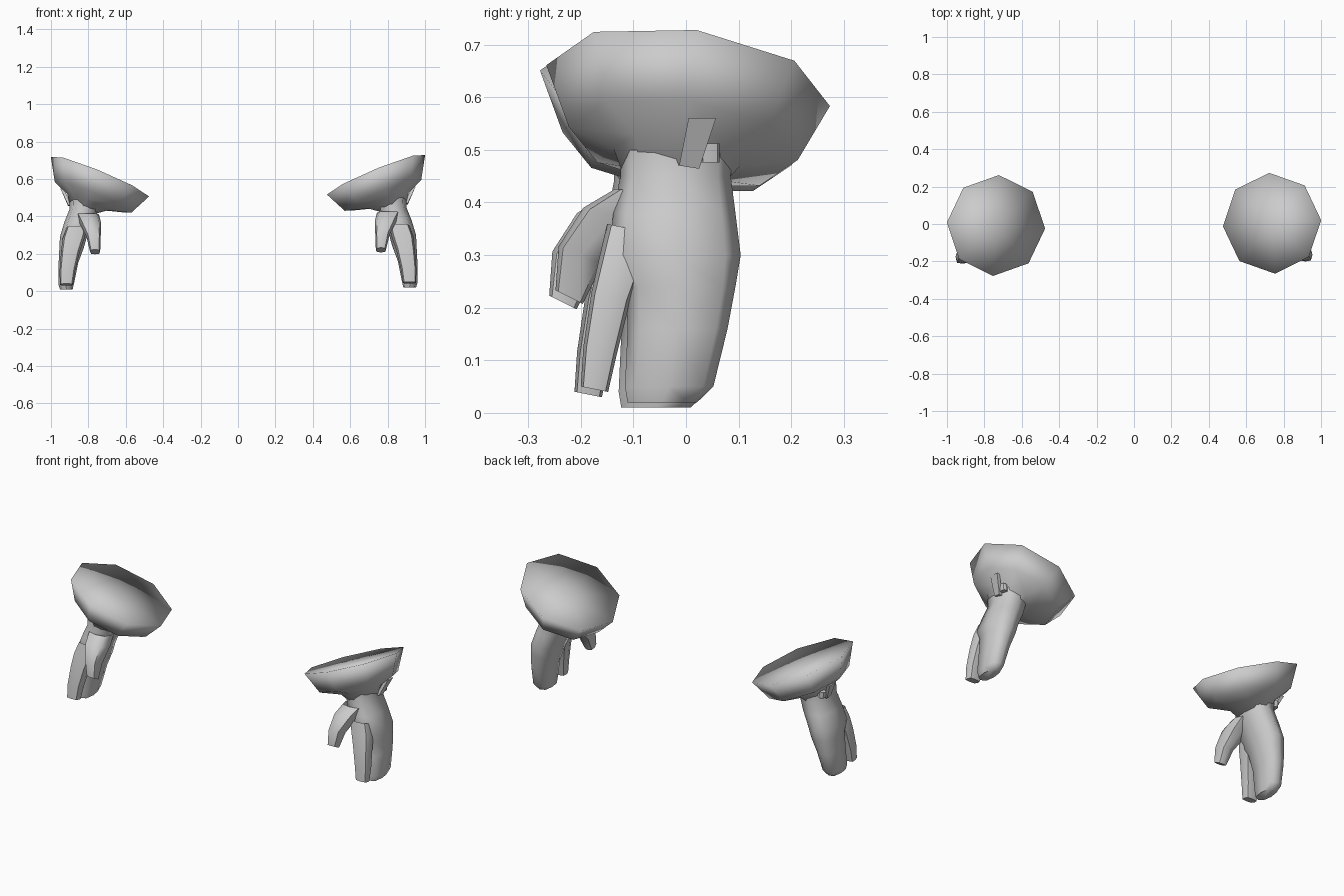
import bpy, bmesh
from math import cos, sin, pi, copysign
from mathutils import Vector

if "Cube" in bpy.data.objects:
    bpy.data.objects.remove(bpy.data.objects["Cube"])


def ring(c, hx, hy, tilt=(0, 0), power=1.0, rot=0.0, n=8):
    """Closed cross-section around c; tilt gives dz/dx and dz/dy."""
    pts = []
    for i in range(n):
        a = 2 * pi * i / n + rot
        dx = hx * copysign(abs(cos(a)) ** power, cos(a))
        dy = hy * copysign(abs(sin(a)) ** power, sin(a))
        pts.append(Vector((c[0] + dx, c[1] + dy, c[2] + tilt[0] * dx + tilt[1] * dy)))
    return pts


def finish(bm, name, side, angle):
    for v in bm.verts:
        v.co.x *= side
        if side < 0:
            v.co += Vector((0, -0.012, -0.01))
    bmesh.ops.recalc_face_normals(bm, faces=bm.faces)
    me = bpy.data.meshes.new(name)
    bm.to_mesh(me)
    bm.free()
    ob = bpy.data.objects.new(name, me)
    bpy.context.collection.objects.link(ob)
    bpy.ops.object.select_all(action='DESELECT')
    ob.select_set(True)
    bpy.context.view_layer.objects.active = ob
    bpy.ops.object.shade_smooth_by_angle(angle=angle)


def loft(name, side, rings, cap_start=False, angle=1.0):
    bm = bmesh.new()
    loops = [[bm.verts.new(p) for p in r] for r in rings]
    for a, b in zip(loops, loops[1:]):
        n = len(a)
        for i in range(n):
            bm.faces.new((a[i], a[(i + 1) % n], b[(i + 1) % n], b[i]))
    bm.faces.new(loops[-1])
    if cap_start:
        top = loops[0]
        mid = bm.verts.new(sum((v.co for v in top), Vector()) / len(top))
        for i in range(len(top)):
            bm.faces.new((top[i], top[(i + 1) % len(top)], mid))
    finish(bm, name, side, angle)


for side, label in ((1, "right"), (-1, "left")):
    # flared cuff with a closed, tilted top
    t = (0.41, -0.12)
    loft(label + "_cuff", side, [
        ring((0.738, 0.004, 0.622), 0.263, 0.270, t, rot=0.06),
        ring((0.775, -0.005, 0.512), 0.205, 0.218, t, rot=0.06),
        ring((0.805, -0.018, 0.485), 0.108, 0.120, t, rot=0.06),
        ring((0.825, -0.020, 0.440), 0.070, 0.095, (0.2, 0), rot=0.06),
    ], cap_start=True, angle=2.6)

    # palm running down into the joined fingers
    palm = [  # x, y, z, half width x, half width y
        (0.815, -0.018, 0.500, 0.085, 0.105),
        (0.822, -0.020, 0.450, 0.078, 0.105),
        (0.848, -0.022, 0.380, 0.080, 0.116),
        (0.880, -0.022, 0.300, 0.072, 0.126),
        (0.890, -0.010, 0.240, 0.065, 0.104),
        (0.907, -0.016, 0.160, 0.052, 0.095),
        (0.919, -0.032, 0.050, 0.042, 0.084),
        (0.918, -0.045, 0.020, 0.034, 0.066),
    ]
    loft(label + "_palm", side,
         [ring(p[:3], p[3], p[4], power=0.75) for p in palm])

    # separate forefinger
    finger = [
        (0.862, -0.105, 0.350, 0.055, 0.045),
        (0.880, -0.122, 0.290, 0.058, 0.042),
        (0.896, -0.143, 0.220, 0.050, 0.037),
        (0.912, -0.163, 0.120, 0.042, 0.032),
        (0.917, -0.174, 0.045, 0.035, 0.026),
    ]
    loft(label + "_forefinger", side,
         [ring(p[:3], p[3], p[4], (0, -0.2), 0.6) for p in finger])

    # thumb, angled forward and inward
    thumb = [
        (0.805, -0.080, 0.420, 0.062, 0.055, -0.10),
        (0.790, -0.135, 0.375, 0.058, 0.060, -0.25),
        (0.772, -0.200, 0.300, 0.038, 0.042, -0.40),
        (0.764, -0.222, 0.220, 0.027, 0.026, -0.50),
    ]
    loft(label + "_thumb", side,
         [ring(p[:3], p[3], p[4], (0, p[5]), 0.65) for p in thumb])

    # small strap on the outer wrist
    strap = [
        [(0.950, 0.005, 0.560), (0.950, 0.057, 0.560), (0.932, 0.057, 0.560), (0.932, 0.005, 0.560)],
        [(0.908, -0.013, 0.470), (0.908, 0.025, 0.464), (0.890, 0.025, 0.464), (0.890, -0.013, 0.470)],
    ]
    loft(label + "_strap", side, [[Vector(p) for p in r] for r in strap],
         cap_start=True, angle=0.5)

    # toggle beside the strap
    loft(label + "_toggle", side, [
        ring((0.900, 0.046, 0.512), 0.016, 0.018, power=0.7),
        ring((0.895, 0.046, 0.476), 0.016, 0.018, power=0.7),
    ], cap_start=True, angle=0.5)
